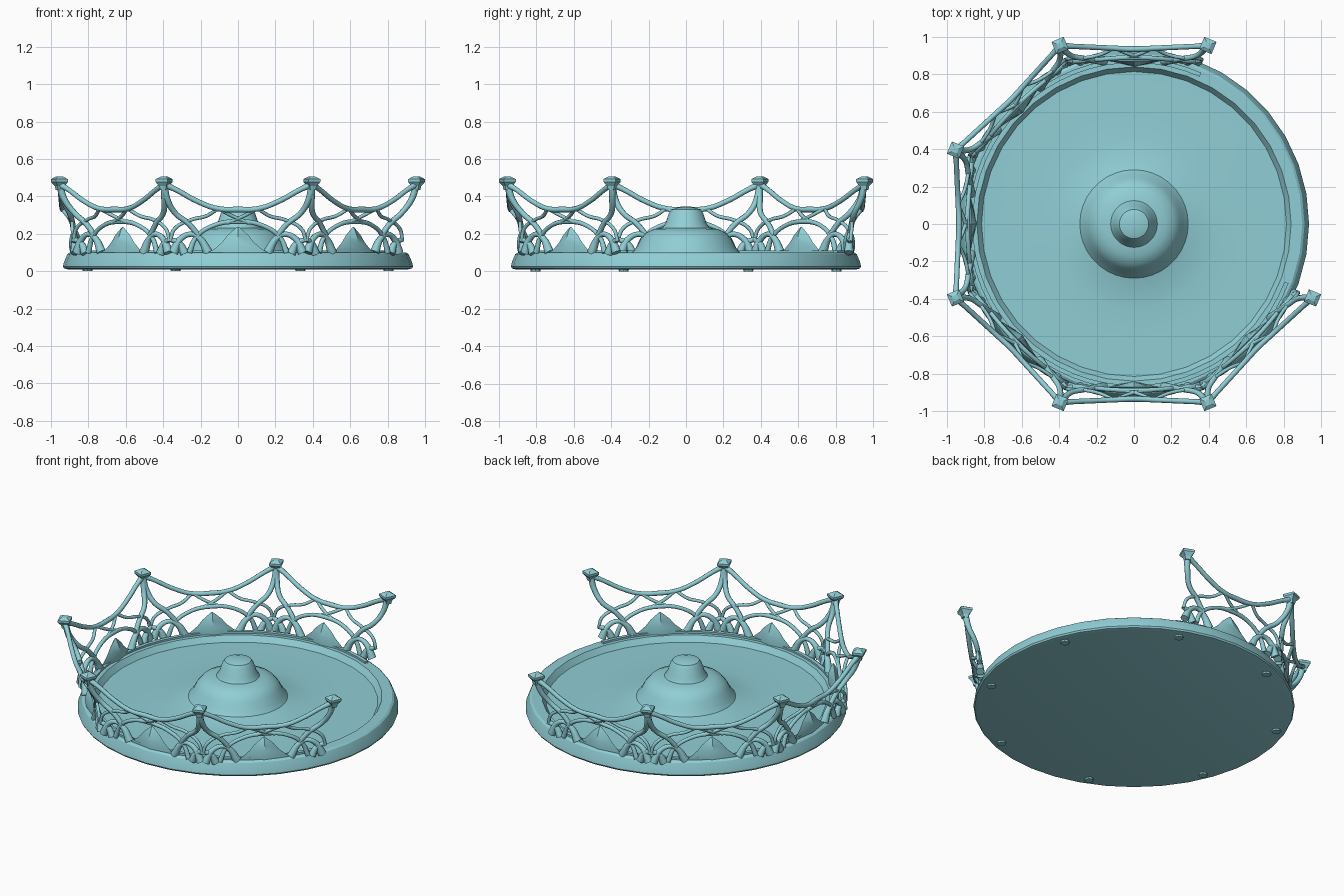
import bpy, bmesh
from math import sin, cos, pi, radians, hypot

if "Cube" in bpy.data.objects:
    bpy.data.objects.remove(bpy.data.objects["Cube"])

mat = bpy.data.materials.new("teal")
mat.diffuse_color = (0.28, 0.62, 0.67, 1)
mat.use_nodes = True
mat.node_tree.nodes["Principled BSDF"].inputs["Base Color"].default_value = mat.diffuse_color
PANELS = (0, 1, 4, 5, 6, 7)          # octagon sides that carry tracery


def add(name, data, rot=0.0):
    ob = bpy.data.objects.new(name, data)
    bpy.context.collection.objects.link(ob)
    ob.rotation_euler[2] = rot
    if not data.materials:
        data.materials.append(mat)
    return ob


def smooth(ob, deg=30):
    bpy.ops.object.select_all(action='DESELECT')
    ob.select_set(True)
    bpy.context.view_layer.objects.active = ob
    bpy.ops.object.shade_smooth_by_angle(angle=radians(deg))


def mesh_from(name, verts, faces):
    me = bpy.data.meshes.new(name)
    me.from_pydata(verts, [], faces)
    bm = bmesh.new()
    bm.from_mesh(me)
    bmesh.ops.remove_doubles(bm, verts=bm.verts, dist=1e-5)
    bmesh.ops.recalc_face_normals(bm, faces=bm.faces)
    bm.to_mesh(me)
    bm.free()
    return me


def lathe(name, profile, n):
    verts = [(r * cos(2 * pi * i / n), r * sin(2 * pi * i / n), z)
             for r, z in profile for i in range(n)]
    faces = [(j * n + i, j * n + (i + 1) % n, (j + 1) * n + (i + 1) % n, (j + 1) * n + i)
             for j in range(len(profile) - 1) for i in range(n)]
    last = (len(profile) - 1) * n
    faces += [tuple(range(n - 1, -1, -1)), tuple(range(last, last + n))]
    return mesh_from(name, verts, faces)


# Dish: underside, sloped rim, shallow floor and stepped centre boss in one profile
dish = [(0.91, 0.01), (0.93, 0.015), (0.936, 0.025), (0.93, 0.05), (0.912, 0.092),
        (0.90, 0.1), (0.84, 0.1), (0.815, 0.065), (0.60, 0.065), (0.45, 0.07),
        (0.36, 0.08), (0.29, 0.098), (0.265, 0.13), (0.245, 0.17), (0.215, 0.205),
        (0.17, 0.226), (0.125, 0.232), (0.108, 0.26), (0.092, 0.31), (0.078, 0.33),
        (0.045, 0.34)]
smooth(add("dish", lathe("dish", dish, 36)))

# Small feet under the rim
foot = lathe("foot", [(0.026, 0), (0.028, 0.015)], 8)
for k in range(8):
    a = radians(22.5 + 45 * k)
    ob = add("foot", foot)
    ob.location = (0.87 * cos(a), 0.87 * sin(a), 0)

# Faceted square caps on the corner posts
cap = lathe("post_cap", [(0.022, 0.435), (0.027, 0.455), (0.05, 0.478), (0.05, 0.492), (0.02, 0.506)], 4)
for k in range(8):
    if k == 0:
        continue                      # the open corner
    a = radians(22.5 + 45 * k)
    ob = add("post_cap", cap, a + pi / 4)
    ob.location = (1.033 * cos(a), 1.033 * sin(a), 0)


def strand(name, pts, width):
    """Tube through (u, distance from axis, z, thickness) points."""
    cu = bpy.data.curves.new(name, 'CURVE')
    cu.dimensions = '3D'
    cu.bevel_depth = width
    cu.bevel_resolution = 2
    cu.resolution_u = 6
    cu.use_fill_caps = True
    sp = cu.splines.new('BEZIER')
    sp.bezier_points.add(len(pts) - 1)
    for bp, (u, d, z, t) in zip(sp.bezier_points, pts):
        bp.co = (u, -d, z)
        bp.radius = t
        bp.handle_left_type = bp.handle_right_type = 'AUTO'
    return cu


def mirrored(pts):
    return [(-u, d, z, t) for u, d, z, t in pts]


# Tracery strands, right half of one panel
rail = [(0.395, 0.953, 0.465, 1.3), (0.33, 0.95, 0.435, 1), (0.22, 0.945, 0.375, 1),
        (0.11, 0.94, 0.335, 1)]
post = [(0.395, 0.953, 0.465, 1.3), (0.378, 0.935, 0.385, 1.1), (0.335, 0.90, 0.31, 1),
        (0.265, 0.885, 0.255, 1), (0.21, 0.875, 0.19, 1)]
tracery = [
    ("corner_post", post, 0.015),
    ("side_web", [(0.11, 0.94, 0.332, 1), (0.17, 0.91, 0.295, 1), (0.25, 0.89, 0.275, 1),
                  (0.34, 0.885, 0.225, 1), (0.363, 0.88, 0.16, 1)], 0.010),
    ("low_arch", [(0.16, 0.872, 0.10, 1.5), (0.205, 0.873, 0.175, 1), (0.25, 0.875, 0.198, .8),
                  (0.31, 0.873, 0.17, 1), (0.345, 0.87, 0.10, 1.5)], 0.017),
    ("corner_arch", [(0.285, 0.87, 0.095, 1.5), (0.315, 0.872, 0.15, 1),
                     (0.363, 0.876, 0.17, .8)], 0.016),
]
centre = [
    ("top_rail", rail + [(0, 0.935, 0.33, 1.1)] + mirrored(rail)[::-1], 0.014),
    ("ogee_arch", [(0.26, 0.872, 0.10, 1.3), (0.225, 0.875, 0.18, 1), (0.13, 0.885, 0.245, 1),
                   (0, 0.89, 0.265, 1.1), (-0.13, 0.885, 0.245, 1), (-0.225, 0.875, 0.18, 1),
                   (-0.26, 0.872, 0.10, 1.3)], 0.012),
]
curves = [(n, strand(n, p, w)) for n, p, w in centre]
for n, p, w in tracery:
    curves += [(n + "_right", strand(n, p, w)), (n + "_left", strand(n, mirrored(p), w))]
for s in (-1, 1):                     # crossing strands below the rail
    pts = [(s * 0.10, 0.94, 0.333, 1), (s * 0.03, 0.91, 0.295, 1), (-s * 0.06, 0.89, 0.258, 1)]
    curves.append(("rail_cross", strand("rail_cross", pts, 0.010)))

# Pointed petal: diamond sections that shrink towards the tip
rows = [(0.095, 0.165, 0.024), (0.12, 0.125, 0.03), (0.155, 0.085, 0.032),
        (0.19, 0.058, 0.026), (0.215, 0.03, 0.015), (0.237, 0.004, 0.003)]
verts = [v for z, w, d in rows for v in
         ((w, -0.872, z), (0, -0.872 - d, z), (-w, -0.872, z), (0, -0.872 + d, z))]
faces = [(4 * j + i, 4 * j + (i + 1) % 4, 4 * j + 4 + (i + 1) % 4, 4 * j + 4 + i)
         for j in range(len(rows) - 1) for i in range(4)]
faces += [(3, 2, 1, 0), (20, 21, 22, 23)]
petal = mesh_from("petal", verts, faces)

for k in PANELS:
    rot = k * pi / 4
    for n, cu in curves:
        add(n, cu, rot)
    smooth(add("petal", petal, rot), 40)

# Thin curved footing strip on the rim under the panels
n, strip = 48, []
for i in range(n + 1):
    a = radians(66 + (339 - 66) * i / n)
    strip += [(r * cos(a), r * sin(a), z) for r, z in
              ((0.862, 0.09), (0.862, 0.112), (0.885, 0.112), (0.885, 0.09))]
faces = [(4 * j + i, 4 * j + (i + 1) % 4, 4 * j + 4 + (i + 1) % 4, 4 * j + 4 + i)
         for j in range(n) for i in range(4)]
faces += [(0, 1, 2, 3), (4 * n + 3, 4 * n + 2, 4 * n + 1, 4 * n)]
smooth(add("footing_strip", mesh_from("footing_strip", strip, faces)))
